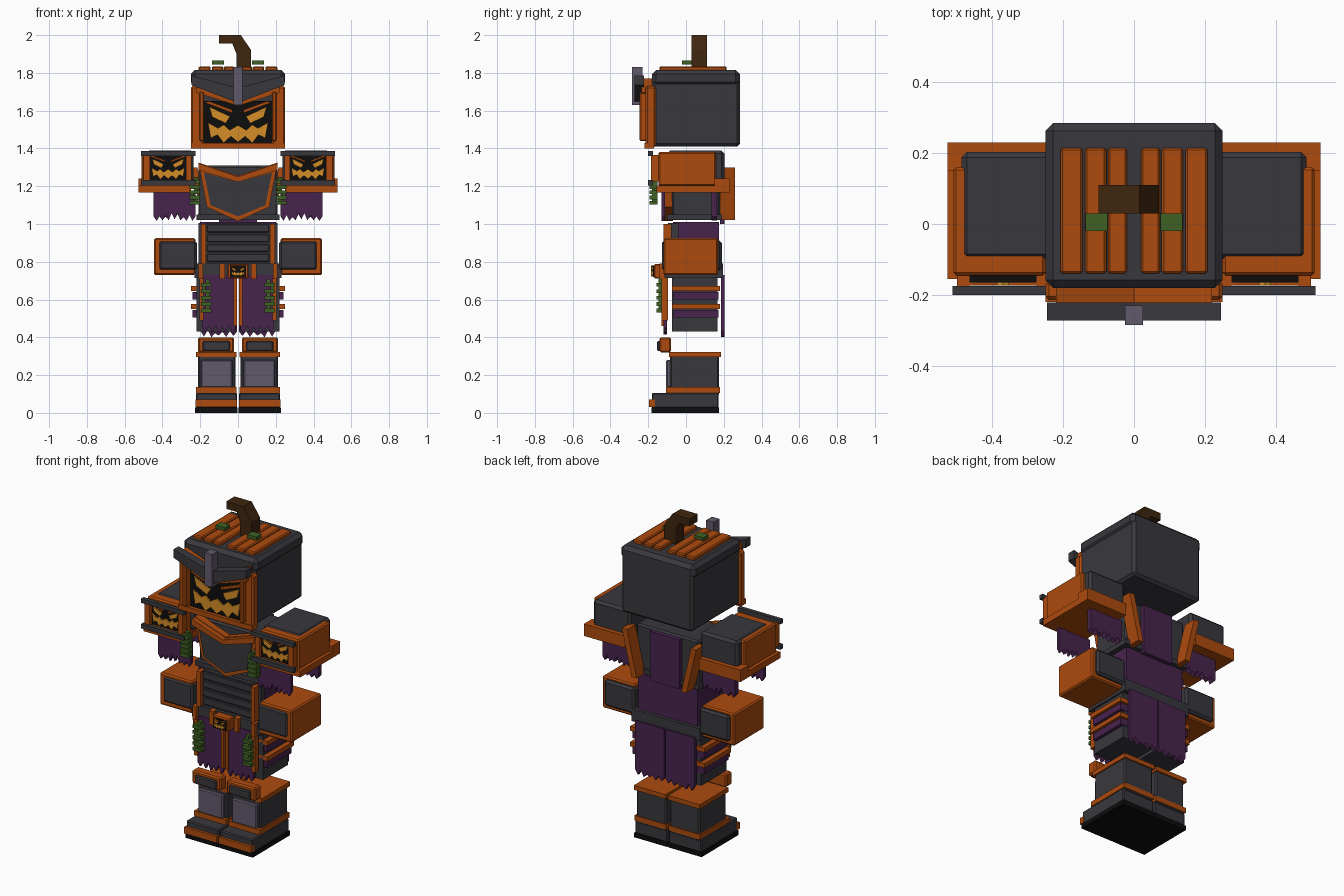
import bpy
import bmesh
import random
from mathutils import Vector

random.seed(4)
if "Cube" in bpy.data.objects:
    bpy.data.objects.remove(bpy.data.objects["Cube"])


def material(name, *rgb):
    m = bpy.data.materials.new(name)
    m.use_nodes = True
    m.diffuse_color = (*rgb, 1)
    for n in m.node_tree.nodes:
        if n.type == 'BSDF_PRINCIPLED':
            n.inputs["Base Color"].default_value = (*rgb, 1)
            n.inputs["Roughness"].default_value = 0.8
    return m


ORANGE = material("pumpkin orange", 0.42, 0.07, 0.004)
DARK = material("charcoal", 0.04, 0.04, 0.048)
PURPLE = material("purple cloth", 0.065, 0.017, 0.077)
GLOW = material("glowing amber", 0.66, 0.27, 0.02)
GREEN = material("vine green", 0.05, 0.12, 0.018)
BROWN = material("stem brown", 0.05, 0.019, 0.005)
LILAC = material("lilac grey", 0.12, 0.102, 0.145)
BLACK = material("black", 0.004, 0.004, 0.004)


def finish(name, mat, bm):
    bmesh.ops.recalc_face_normals(bm, faces=bm.faces)
    mesh = bpy.data.meshes.new(name)
    bm.to_mesh(mesh)
    bm.free()
    mesh.materials.append(mat)
    ob = bpy.data.objects.new(name, mesh)
    bpy.context.collection.objects.link(ob)
    return ob


def box(name, mat, x, y, z, bevel=0.0):
    """Box from (min, max) ranges."""
    bm = bmesh.new()
    bmesh.ops.create_cube(bm, size=1)
    for v in bm.verts:
        v.co = Vector([(a + b) / 2 + c * (b - a) for (a, b), c in zip((x, y, z), v.co)])
    if bevel:
        bmesh.ops.bevel(bm, geom=bm.edges[:], offset=bevel, segments=1, affect='EDGES')
    return finish(name, mat, bm)


def plate(name, mat, pts, y0, y1):
    """Outline in x and z, extruded along y."""
    bm = bmesh.new()
    face = bm.faces.new([bm.verts.new((px, y0, pz)) for px, pz in pts])
    new = bmesh.ops.extrude_face_region(bm, geom=[face])["geom"]
    for v in new:
        if isinstance(v, bmesh.types.BMVert):
            v.co.y = y1
    return finish(name, mat, bm)


def both(pts):
    """Half outline (top to bottom on +x) closed by its mirror image."""
    return pts + [(-px, pz) for px, pz in reversed(pts) if px > 0]


def pair_box(name, mat, x, y, z, bevel=0.0):
    for side, s in (("left", 1), ("right", -1)):
        xr = x if s > 0 else (-x[1], -x[0])
        box(f"{side}_{name}", mat, xr, y, z, bevel)


def pair_plate(name, mat, pts, y0, y1):
    for side, s in (("left", 1), ("right", -1)):
        plate(f"{side}_{name}", mat, [(s * px, pz) for px, pz in pts], y0, y1)


def ragged(name, x, y, z, teeth=7):
    """Pair of cloth sheets with a torn lower edge."""
    pts = [(x[0], z[1])]
    for i in range(2 * teeth + 1):
        px = x[0] + (x[1] - x[0]) * i / (2 * teeth)
        lift = random.uniform(0.0, 0.012) if i % 2 else random.uniform(0.02, 0.05)
        pts.append((px, z[0] + lift))
    pair_plate(name, PURPLE, pts + [(x[1], z[1])], *y)


def lantern_face(name, cx, cz, w, h, y):
    """Black panel with carved glowing eyes and mouth; w and h are half sizes."""
    box(name + "_panel", BLACK, (cx - w, cx + w), (y, y + 0.03), (cz - h, cz + h))

    def fit(pts):
        return [(cx + px * w, cz + pz * h) for px, pz in pts]
    eye = [(.8, .75), (.22, .3), (.34, -.02), (.72, .28)]
    brow = [(.95, .95), (.15, .45), (.15, .6), (.8, 1)]
    upper = [(0, -.1), (.23, -.33), (.4, -.08), (.55, -.24), (.84, .02)]
    lower = [(.76, -.7), (.57, -.55), (.4, -.92), (.2, -.62), (0, -.88)]
    plate(name + "_mouth", GLOW, fit(both(upper + lower)), y - 0.008, y)
    for side, s in (("left", 1), ("right", -1)):
        plate(f"{name}_{side}_eye", GLOW, fit([(s * a, b) for a, b in eye]), y - 0.008, y)
        plate(f"{name}_{side}_brow", ORANGE, fit([(s * a, b) for a, b in brow]), y - 0.009, y)


def vine(name, x, y, z, count):
    """Pair of zigzag stems with small leaves."""
    step = (z[1] - z[0]) / count
    for i in range(count):
        cx = x + (0.014 if i % 2 else -0.006)
        z0 = z[0] + i * step
        pair_box(f"{name}_stem_{i}", GREEN, (cx - .01, cx + .01), y, (z0, z0 + step))
        pair_box(f"{name}_leaf_{i}", GREEN, (x - .028, x + .028), (y[0] - .012, y[1]),
                 (z0 - .008, z0 + .012))


# Head and helmet
box("head", DARK, (-.24, .24), (-.18, .285), (1.41, 1.78), .015)
box("helmet_cap", DARK, (-.25, .25), (-.18, .285), (1.73, 1.815), .022)
lantern_face("head_face", 0, 1.535, .19, .115, -.2)
pair_box("cheek_frame", ORANGE, (.18, .25), (-.215, -.16), (1.405, 1.73), .01)
pair_box("cheek_trim", ORANGE, (.18, .205), (-.245, -.2), (1.44, 1.7), .006)
box("chin_frame", ORANGE, (-.25, .25), (-.22, -.17), (1.4, 1.43))
plate("brow_frame", ORANGE, both([(0, 1.69), (.22, 1.77), (.22, 1.695), (0, 1.625)]), -.235, -.18)
plate("visor", DARK, both([(0, 1.72), (.245, 1.785), (.245, 1.735), (0, 1.64)]), -.272, -.222)
box("crest", LILAC, (-.025, .025), (-.285, -.23), (1.63, 1.83))
for i, (a, b) in enumerate([(.02, .074), (.078, .138), (.145, .208)]):
    pair_box(f"rind_strip_{i}", ORANGE, (a, b), (-.14, .215), (1.8, 1.835), .006)
plate("stem", BROWN, [(-.008, 1.82), (.07, 1.82), (.07, 1.92), (.015, 2), (-.1, 2),
                      (-.1, 1.955), (-.03, 1.955), (-.008, 1.9)], .03, .11)
pair_box("stem_leaf", GREEN, (.075, .137), (-.02, .03), (1.845, 1.865))

# Chest
box("chest", DARK, (-.21, .21), (-.075, .18), (1.03, 1.31), .01)
plate("chest_trim", ORANGE, both([(0, 1.255), (.21, 1.325), (.165, 1.09), (0, 1.015)]), -.115, -.07)
plate("chest_shield", DARK, both([(0, 1.222), (.18, 1.272), (.145, 1.1), (0, 1.04)]), -.122, -.11)
plate("collar", ORANGE, both([(0, 1.25), (.21, 1.322), (.21, 1.285), (0, 1.222)]), -.145, -.09)
box("chest_base", DARK, (-.22, .22), (-.1, .19), (1.02, 1.05))
pair_plate("back_strap", ORANGE, [(.215, 1.3), (.25, 1.3), (.185, 1.02), (.15, 1.02)], .18, .26)
box("back_cape", PURPLE, (-.1, .1), (.18, .205), (1.0, 1.3))

# Waist
box("waist", PURPLE, (-.2, .2), (-.07, .175), (.77, 1.01))
box("waist_front", DARK, (-.17, .17), (-.095, -.06), (.78, 1.005))
for i in range(4):
    z = .8 + i * .052
    box(f"waist_rib_{i}", DARK, (-.165, .165), (-.105, -.09), (z, z + .042), .004)
pair_box("waist_trim", ORANGE, (.17, .195), (-.12, -.06), (.79, 1.0))
pair_box("waist_edge", DARK, (.195, .21), (-.08, -.04), (.78, 1.005))

# Shoulders
pair_box("pauldron_shell", ORANGE, (.25, .51), (-.145, .16), (1.2, 1.382), .008)
pair_box("pauldron_core", DARK, (.235, .487), (-.1, .203), (1.22, 1.388), .015)
pair_box("pauldron_rim", ORANGE, (.25, .527), (-.155, .23), (1.167, 1.205))
pair_box("pauldron_back_rim", ORANGE, (.25, .527), (.15, .23), (1.2, 1.24))
pair_box("pauldron_top_bar", DARK, (.225, .513), (-.2, -.175), (1.36, 1.386))
pair_box("pauldron_low_bar", DARK, (.225, .513), (-.2, -.175), (1.205, 1.232))
for a, b in ((.245, .275), (.465, .5)):
    pair_box("pauldron_post", ORANGE, (a, b), (-.185, -.14), (1.225, 1.365))
for side, s in (("left", 1), ("right", -1)):
    lantern_face(side + "_pauldron_face", s * .37, 1.297, .105, .066, -.165)
ragged("sleeve_front", (.225, .447), (-.13, -.11), (1.015, 1.17))
ragged("sleeve_back", (.225, .447), (.135, .165), (1.015, 1.17))
vine("shoulder_vine", .228, (-.18, -.15), (1.11, 1.25), 5)

# Forearms
pair_box("forearm", ORANGE, (.225, .445), (-.12, .17), (.73, .925), .008)
pair_box("hand", DARK, (.218, .42), (-.128, .19), (.755, .912), .012)

# Belt
box("belt", DARK, (-.23, .23), (-.115, .195), (.715, .79))
pair_box("belt_clip", ORANGE, (.07, .098), (-.14, -.1), (.71, .792))
pair_box("belt_end_clip", ORANGE, (.185, .21), (-.14, -.1), (.71, .792))
box("buckle", ORANGE, (-.055, .055), (-.17, -.11), (.712, .788), .006)
lantern_face("buckle_face", 0, .75, .043, .03, -.176)

# Skirt and thighs
pair_box("thigh", DARK, (.01, .22), (-.075, .168), (.43, .73))
ragged("skirt_front", (.012, .19), (-.12, -.1), (.415, .73), 5)
ragged("skirt_back", (.004, .2), (.185, .205), (.4, .73), 5)
pair_box("skirt_inner_trim", ORANGE, (.006, .025), (-.13, -.1), (.46, .72))
pair_box("skirt_outer_trim", ORANGE, (.183, .205), (-.13, -.095), (.49, .72))
for i, z in enumerate((.645, .55)):
    pair_box(f"hip_guard_{i}", ORANGE, (.19, .25), (-.075, .18), (z, z + .027))
    pair_box(f"hip_cloth_{i}", PURPLE, (.19, .24), (-.065, .172), (z - .045, z - .005))
vine("skirt_vine", .167, (-.145, -.12), (.54, .71), 5)

# Knees, shins and boots
pair_box("knee_frame", ORANGE, (.02, .213), (-.14, -.08), (.32, .4), .008)
pair_box("knee_pad", DARK, (.042, .187), (-.153, -.1), (.328, .38), .006)
pair_box("shin", DARK, (.012, .213), (-.085, .175), (.09, .315), .008)
pair_box("shin_plate", LILAC, (.03, .197), (-.105, -.07), (.135, .28), .006)
pair_box("shin_top_rim", ORANGE, (.008, .222), (-.09, .185), (.295, .322))
pair_box("shin_low_rim", ORANGE, (.008, .222), (-.105, .18), (.106, .137))
pair_box("boot", DARK, (.005, .223), (-.18, .172), (.025, .106), .006)
pair_box("boot_toe", ORANGE, (.006, .225), (-.196, -.165), (.032, .072))
pair_box("sole", BLACK, (.003, .227), (-.182, .174), (0, .028))
